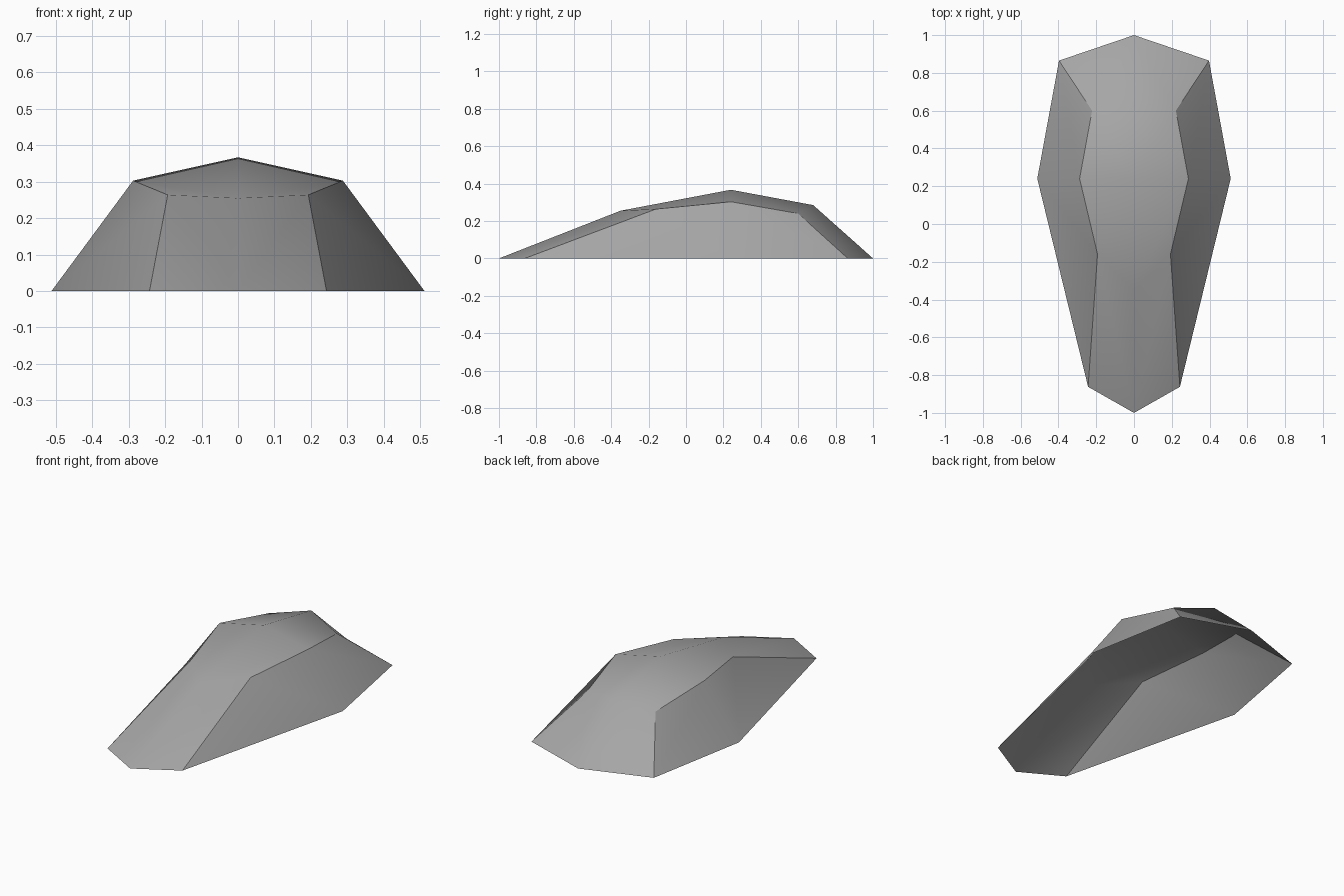
import bpy, bmesh, math
from mathutils import Matrix

default = bpy.data.objects.get("Cube")
if default:
    bpy.data.objects.remove(default, do_unlink=True)

# One flat grey
grey = bpy.data.materials.new("medium_grey")
grey.use_nodes = True
grey.diffuse_color = (0.38, 0.38, 0.38, 1)
grey.node_tree.nodes["Principled BSDF"].inputs["Base Color"].default_value = grey.diffuse_color

# Half profile rows, front to back: crown line, shoulder line, bottom rim
nose_tip, tail_tip = (0, -1, 0), (0, 1, 0)
crown = [(0, -0.35, 0.255), (0, 0.24, 0.367), (0, 0.68, 0.285)]
shoulder = [(0.193, -0.16, 0.264), (0.288, 0.24, 0.303), (0.222, 0.60, 0.24)]
rim = [(0.243, -0.862, 0), (0.512, 0.24, 0), (0.397, 0.865, 0)]

bm = bmesh.new()
nose, tail = bm.verts.new(nose_tip), bm.verts.new(tail_tip)
rows = [[bm.verts.new(p) for p in row] for row in (crown, shoulder, rim)]
c, s, r = rows

# Top and side panels, then the nose and tail slopes
for upper, lower in ((c, s), (s, r)):
    for i in range(2):
        bm.faces.new((upper[i], lower[i], lower[i + 1], upper[i + 1]))
bm.faces.new((nose, r[0], s[0], c[0]))
bm.faces.new((tail, c[2], s[2], r[2]))

# Mirror to the other side, weld the seam and face everything outward
bmesh.ops.mirror(bm, geom=bm.verts[:] + bm.edges[:] + bm.faces[:],
                 matrix=Matrix.Identity(4), merge_dist=0.0005, axis='X')
bmesh.ops.remove_doubles(bm, verts=bm.verts[:], dist=0.0005)
bm.normal_update()
bmesh.ops.reverse_faces(bm, faces=[f for f in bm.faces if f.normal.z < 0])

mesh = bpy.data.meshes.new("canopy_shell")
bm.to_mesh(mesh)
bm.free()
mesh.materials.append(grey)
shell = bpy.data.objects.new("canopy_shell", mesh)
bpy.context.collection.objects.link(shell)

# Smooth crown, crisp shoulder edges
bpy.ops.object.select_all(action='DESELECT')
shell.select_set(True)
bpy.context.view_layer.objects.active = shell
bpy.ops.object.shade_smooth_by_angle(angle=math.radians(33))
